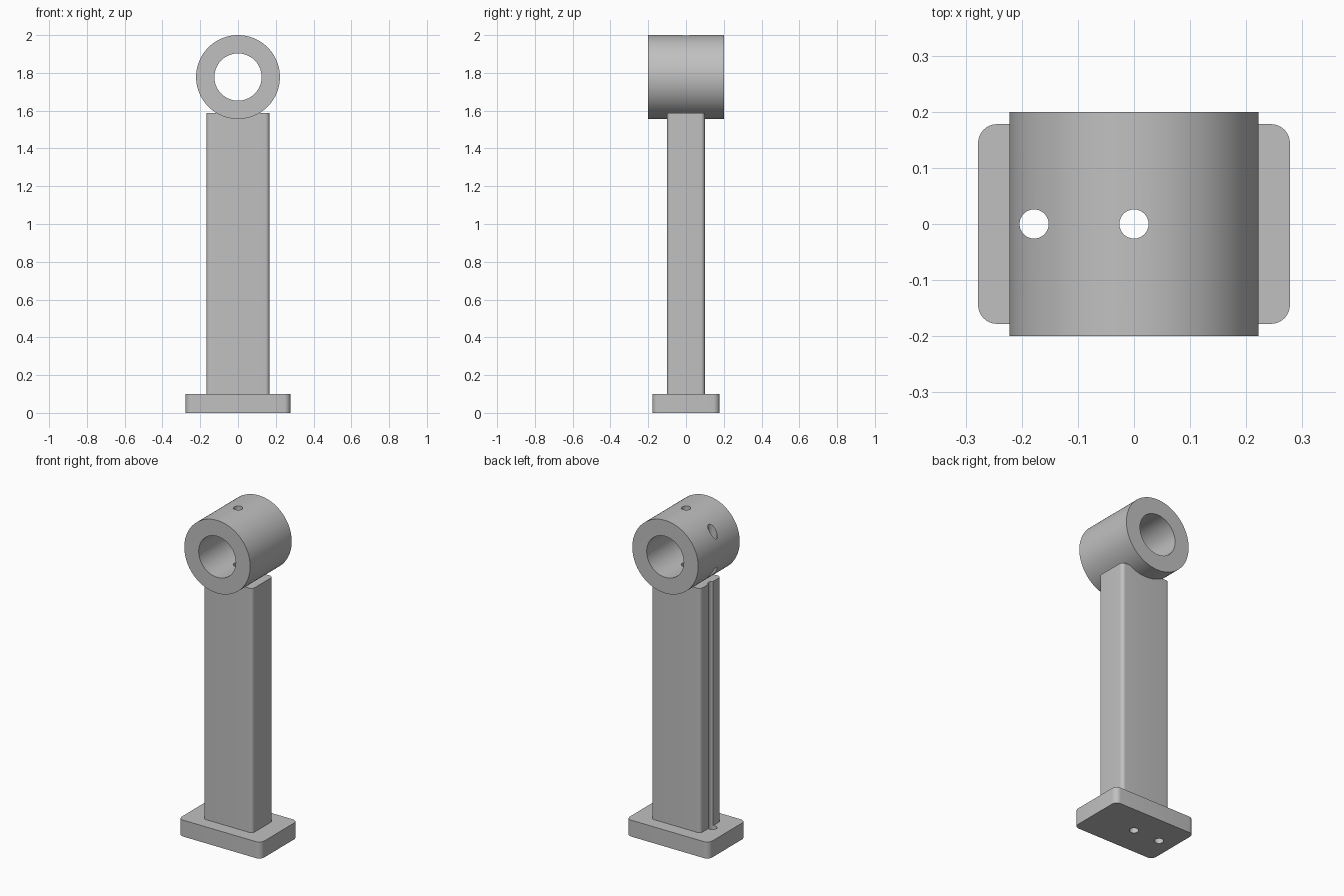
import bpy
import bmesh
import math

cube = bpy.data.objects.get("Cube")
if cube:
    bpy.data.objects.remove(cube, do_unlink=True)

# One plain grey for the whole part
grey = bpy.data.materials.new("plain grey")
grey.use_nodes = True
colour = (0.53, 0.53, 0.53, 1)
grey.diffuse_color = colour
grey.node_tree.nodes["Principled BSDF"].inputs["Base Color"].default_value = colour


def make_object(name, bm):
    mesh = bpy.data.meshes.new(name)
    bm.to_mesh(mesh)
    bm.free()
    mesh.materials.append(grey)
    obj = bpy.data.objects.new(name, mesh)
    bpy.context.collection.objects.link(obj)
    return obj


def rounded_block(name, half_x, half_y, bottom, top, radius):
    """Box whose upright edges are rounded."""
    bm = bmesh.new()
    bmesh.ops.create_cube(bm, size=1)
    for v in bm.verts:
        v.co.x *= 2 * half_x
        v.co.y *= 2 * half_y
        v.co.z = top if v.co.z > 0 else bottom
    upright = [e for e in bm.edges
               if abs(e.verts[0].co.z - e.verts[1].co.z) > 0.01]
    bmesh.ops.bevel(bm, geom=upright, offset=radius, segments=8,
                    profile=0.5, affect='EDGES')
    return make_object(name, bm)


def cylinder(name, radius, length, location, sides, along_y=False):
    bm = bmesh.new()
    bmesh.ops.create_cone(bm, cap_ends=True, segments=sides,
                          radius1=radius, radius2=radius, depth=length)
    obj = make_object(name, bm)
    obj.location = location
    if along_y:
        obj.rotation_euler.x = math.pi / 2
    return obj


def cut(obj, cutter):
    bpy.context.view_layer.update()
    mod = obj.modifiers.new("cut", 'BOOLEAN')
    mod.operation = 'DIFFERENCE'
    mod.solver = 'EXACT'
    mod.object = cutter
    bpy.context.view_layer.objects.active = obj
    bpy.ops.object.modifier_apply(modifier=mod.name)


# Foot plate, upright column and bearing sleeve
RING_Z = 1.778
base_plate = rounded_block("base_plate", 0.278, 0.178, 0, 0.1, 0.034)
column = rounded_block("column", 0.167, 0.1, 0.1, 1.588, 0.022)
sleeve = cylinder("bearing_sleeve", 0.222, 0.4, (0, 0, RING_Z), 96, True)
parts = [base_plate, column, sleeve]

# Bore through the sleeve
bore = cylinder("bore_cutter", 0.125, 1, (0, 0, RING_Z), 72, True)
cut(sleeve, bore)

# Two upright drillings; the outer one leaves a groove down the column
cutters = [bore]
for x in (0, -0.178):
    drill = cylinder("drill_cutter", 0.026, 3, (x, 0, 1), 32)
    cutters.append(drill)
    for part in parts:
        cut(part, drill)

for cutter in cutters:
    bpy.data.objects.remove(cutter, do_unlink=True)

# Smooth the curved walls, keep the rims sharp
bpy.ops.object.select_all(action='DESELECT')
for part in parts:
    part.select_set(True)
bpy.context.view_layer.objects.active = column
bpy.ops.object.shade_smooth_by_angle(angle=math.radians(30))
